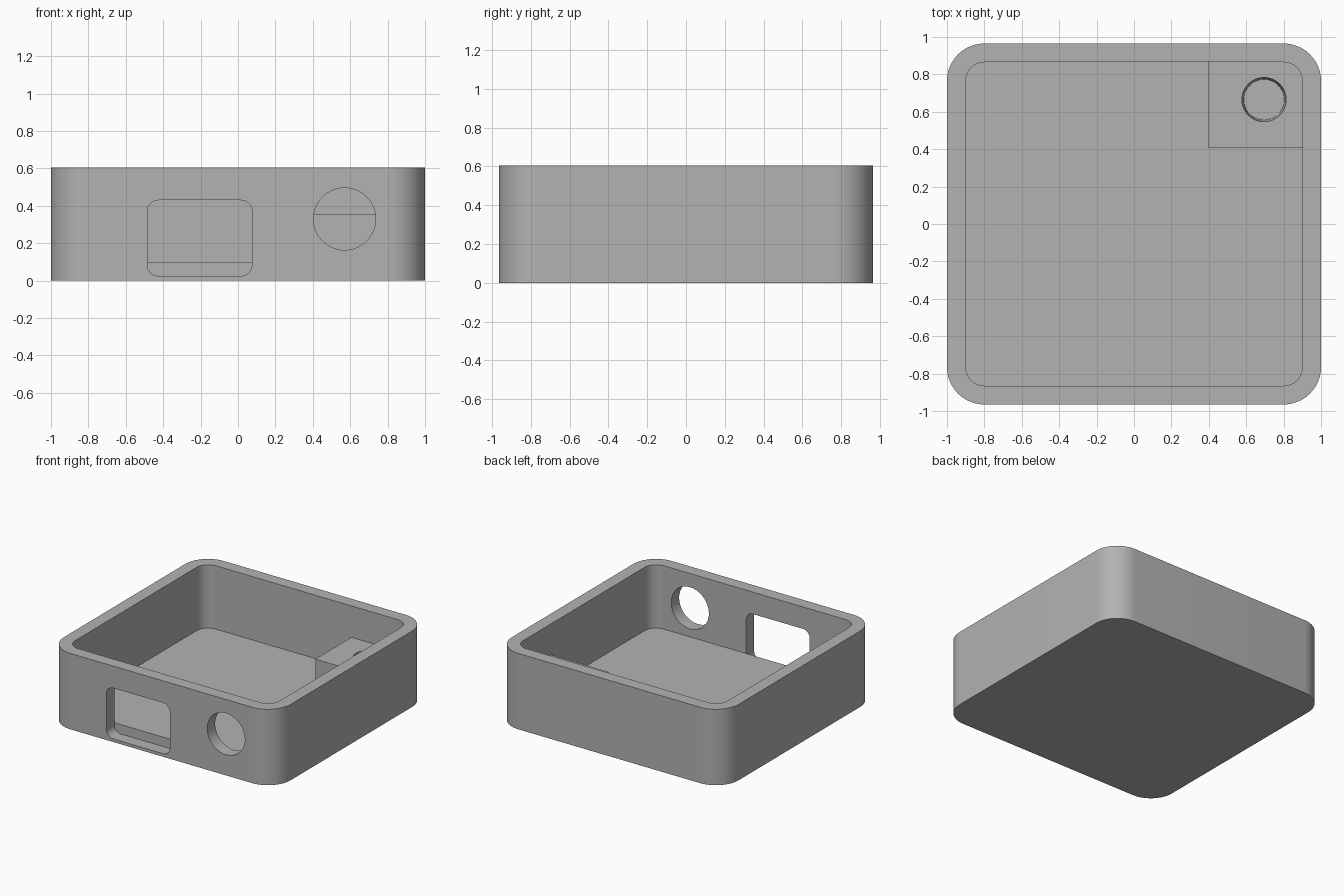
import bpy
import bmesh
import math
from mathutils import Matrix

cube = bpy.data.objects.get("Cube")
if cube:
    bpy.data.objects.remove(cube, do_unlink=True)

# Single grey material
GREY = (0.45, 0.45, 0.45, 1.0)
grey = bpy.data.materials.new("plain grey")
grey.use_nodes = True
grey.diffuse_color = GREY
grey.node_tree.nodes["Principled BSDF"].inputs["Base Color"].default_value = GREY


def make_object(name, bm):
    bmesh.ops.recalc_face_normals(bm, faces=bm.faces)
    mesh = bpy.data.meshes.new(name)
    bm.to_mesh(mesh)
    bm.free()
    obj = bpy.data.objects.new(name, mesh)
    bpy.context.collection.objects.link(obj)
    mesh.materials.append(grey)
    return obj


def rounded_box(name, low, high, radius=0, axis=2, segments=12):
    """Box between two corners, with its edges along one axis rounded."""
    bm = bmesh.new()
    bmesh.ops.create_cube(bm, size=1)
    for v in bm.verts:
        v.co = [a + (b - a) * (c + 0.5) for a, b, c in zip(low, high, v.co)]
    if radius:
        edges = [e for e in bm.edges
                 if abs((e.verts[0].co - e.verts[1].co).normalized()[axis]) > 0.9]
        bmesh.ops.bevel(bm, geom=edges, offset=radius, segments=segments,
                        profile=0.5, affect='EDGES')
    return make_object(name, bm)


def cylinder(name, centre, bottom_radius, top_radius, depth, turn=0):
    bm = bmesh.new()
    matrix = Matrix.Translation(centre) @ Matrix.Rotation(turn, 4, 'X')
    bmesh.ops.create_cone(bm, cap_ends=True, segments=64, radius1=bottom_radius,
                          radius2=top_radius, depth=depth, matrix=matrix)
    return make_object(name, bm)


def combine(target, tool, operation):
    """Apply a boolean and discard the helper."""
    tool.hide_render = True
    mod = target.modifiers.new("boolean", 'BOOLEAN')
    mod.operation = operation
    mod.solver = 'EXACT'
    mod.object = tool
    bpy.context.view_layer.objects.active = target
    bpy.ops.object.modifier_apply(modifier=mod.name)
    bpy.data.objects.remove(tool, do_unlink=True)


X, Y, HEIGHT, WALL = 1.0, 0.965, 0.605, 0.1
IN_X, IN_Y = X - WALL, Y - WALL

# Open tray
case = rounded_box("open_case", (-X, -Y, 0), (X, Y, HEIGHT), 0.2)
cavity = rounded_box("cavity", (-IN_X, -IN_Y, WALL), (IN_X, IN_Y, 1), 0.1)
combine(case, cavity, 'DIFFERENCE')

# Corner block, sunk into walls and floor
block = rounded_box("corner_block", (0.395, 0.41, 0.05), (0.93, 0.895, 0.355))
combine(case, block, 'UNION')

# Slightly tapered blind hole in the block, ending at floor level
hole = cylinder("block_hole", (0.695, 0.665, 0.2275), 0.108, 0.118, 0.255)
combine(case, hole, 'DIFFERENCE')

# Rounded window and round port through the front wall
window = rounded_box("window", (-0.485, -1.2, 0.025), (0.075, -IN_Y, 0.43), 0.06, axis=1)
combine(case, window, 'DIFFERENCE')
port = cylinder("round_port", (0.57, -0.95, 0.33), 0.166, 0.166, 0.4, math.pi / 2)
combine(case, port, 'DIFFERENCE')

# Smooth the rounded corners, keep hard edges crisp
bpy.ops.object.select_all(action='DESELECT')
case.select_set(True)
bpy.context.view_layer.objects.active = case
bpy.ops.object.shade_smooth_by_angle(angle=math.radians(30))
